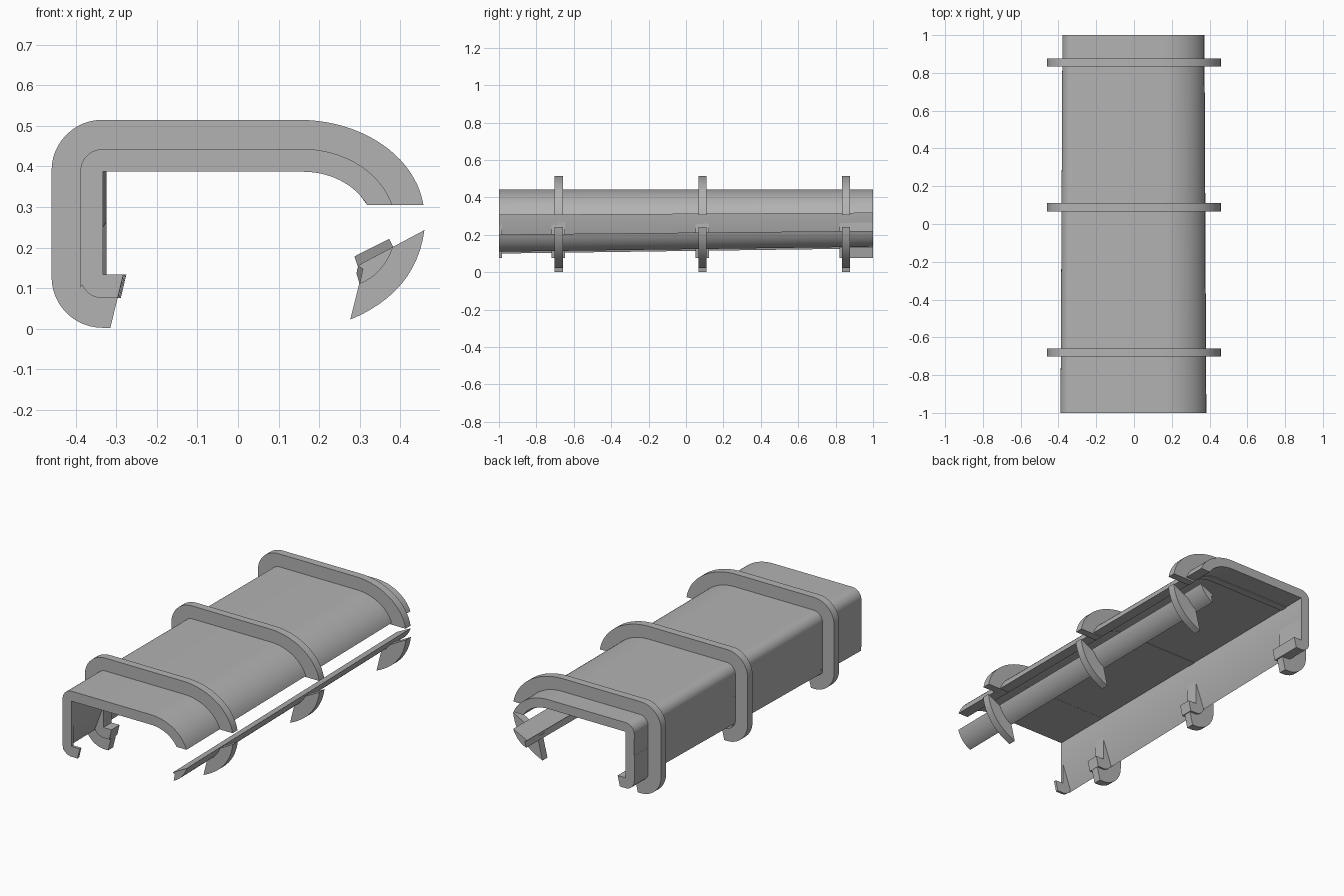
import bpy, bmesh
from math import sin, cos, asin, pi, radians

if "Cube" in bpy.data.objects:
    bpy.data.objects.remove(bpy.data.objects["Cube"])

GREY = (0.45, 0.45, 0.45, 1)
mat = bpy.data.materials.new("grey")
mat.use_nodes = True
mat.diffuse_color = GREY
mat.node_tree.nodes["Principled BSDF"].inputs["Base Color"].default_value = GREY


def arc(cx, cz, a, b, t0, t1, n=12):
    """Points on an ellipse from angle t0 to t1."""
    ts = [t0 + (t1 - t0) * i / n for i in range(n + 1)]
    return [(cx + a * cos(t), cz + b * sin(t)) for t in ts]


def bend(p, c, q, n=12):
    """Quadratic curve from p to q pulled towards c."""
    out = []
    for i in range(n + 1):
        t = i / n
        out.append(tuple((1 - t) ** 2 * p[k] + 2 * t * (1 - t) * c[k] + t * t * q[k]
                         for k in (0, 1)))
    return out


def extrude(name, profile, y0, y1, draft_x=0.0, draft_z=0.0):
    """Extrude an x-z profile along y, narrowing slightly towards the back."""
    bm = bmesh.new()
    ends = []
    for y in (y0, y1):
        d = y + 1
        ends.append([bm.verts.new((x * (1 - draft_x * d), y, z + (TOP - z) * draft_z * d))
                     for x, z in profile])
    n = len(profile)
    for ring in ends:
        bm.faces.new(ring)
    for i in range(n):
        j = (i + 1) % n
        bm.faces.new((ends[0][i], ends[0][j], ends[1][j], ends[1][i]))
    bmesh.ops.recalc_face_normals(bm, faces=bm.faces)
    mesh = bpy.data.meshes.new(name)
    bm.to_mesh(mesh)
    bm.free()
    mesh.materials.append(mat)
    obj = bpy.data.objects.new(name, mesh)
    bpy.context.collection.objects.link(obj)
    bpy.ops.object.select_all(action='DESELECT')
    obj.select_set(True)
    bpy.context.view_layer.objects.active = obj
    bpy.ops.object.shade_smooth_by_angle(angle=radians(30))
    return obj


TOP = 0.443
GAP = 0.305      # lower edge of the curved side
DRAFT = 0.013


def curved_side(cx, cz, a, b):
    """Quarter curve from the top down to the gap."""
    return arc(cx, cz, a, b, pi / 2, asin((GAP - cz) / b), 20)


# Inner line of the channel, from the gap back to the upper inside corner
inner = curved_side(0.16, 0.24, 0.177, 0.147)[::-1] + [(-0.333, 0.387)]
outer_side = curved_side(0.16, 0.25, 0.23, 0.193)

# Main channel shell with a bevelled lower wall edge
shell = ([(-0.388, 0.1)] + arc(-0.333, 0.388, 0.056, 0.055, pi, pi / 2)
         + outer_side + inner + [(-0.333, 0.25)])
extrude("channel_shell", shell, -1, 1, DRAFT, 0.04)

# Hooked lips under the straight wall
lip = ([(-0.389, 0.27)] + arc(-0.334, 0.13, 0.055, 0.055, pi, 1.5 * pi)
       + [(-0.297, 0.075), (-0.283, 0.133), (-0.333, 0.133), (-0.333, 0.27)])
lip_spans = {"front": (-1, -0.985), "first": (-0.72, -0.648),
             "middle": (0.05, 0.122), "back": (0.82, 1)}
for label, (y0, y1) in lip_spans.items():
    extrude(label + "_wall_lip", lip, y0, y1, DRAFT)

# Separate lower strip with a small barb on its inner edge
barb = [(0.308, 0.147), (0.295, 0.155)]
strip = bend((0.383, 0.202), (0.3585, 0.1335), (0.30, 0.11)) + barb
extrude("lower_strip", strip, -1, 1, DRAFT, 0.04)

# Rib bands around the channel and matching fins on the strip
band = ([(-0.283, 0.133), (-0.315, 0.002), (-0.335, 0.002)]
        + arc(-0.335, 0.127, 0.125, 0.125, 1.5 * pi, pi)
        + arc(-0.335, 0.39, 0.125, 0.125, pi, pi / 2)
        + curved_side(0.15, 0.275, 0.31, 0.24) + inner + [(-0.333, 0.133)])
fin = bend((0.46, 0.243), (0.44, 0.09), (0.277, 0.022)) + barb
for label, y in (("front", -0.68), ("middle", 0.088), ("back", 0.855)):
    extrude(label + "_rib_band", band, y - 0.022, y + 0.022)
    extrude(label + "_strip_fin", fin, y - 0.022, y + 0.022)
